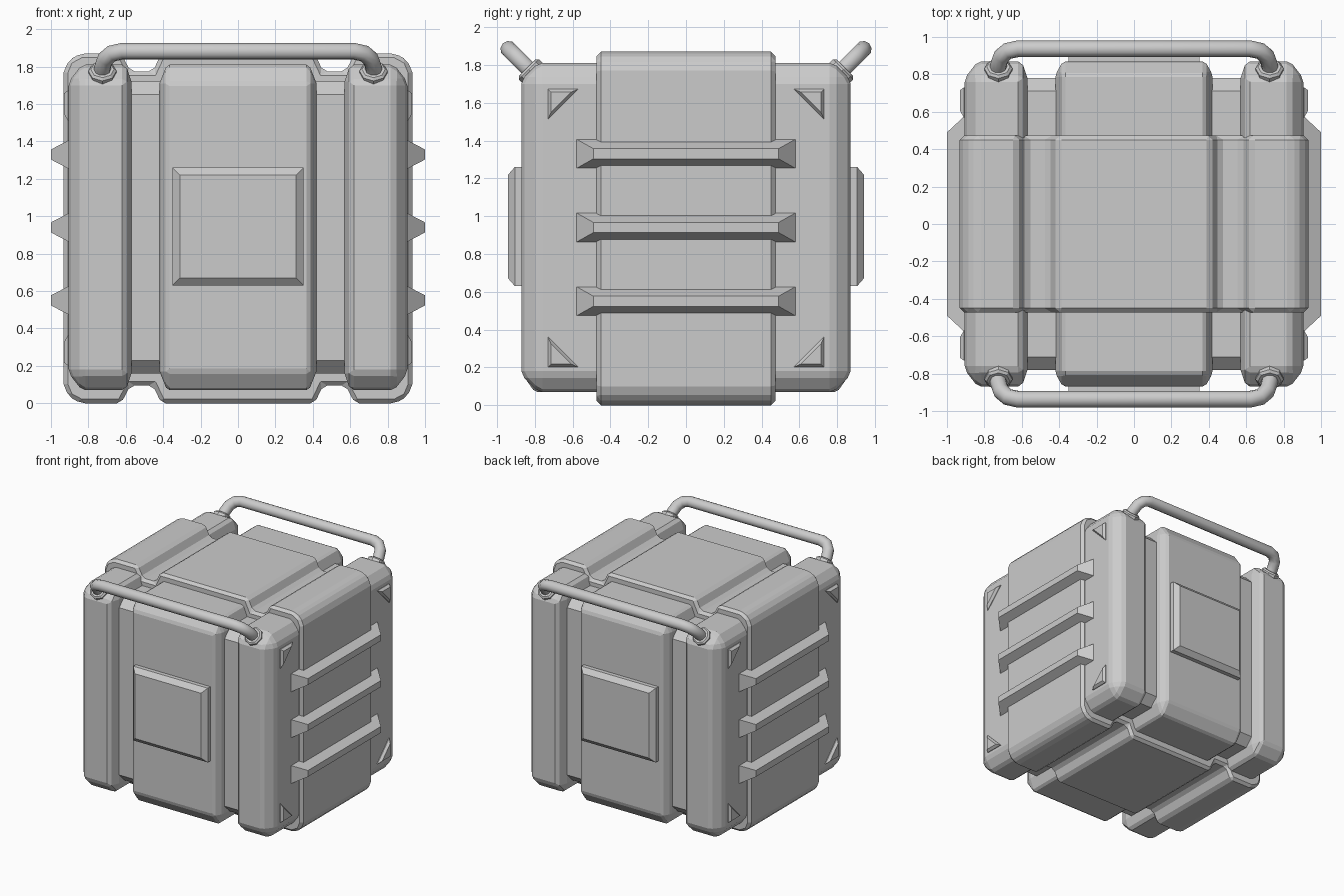
import bpy, bmesh, math
from mathutils import Vector

if "Cube" in bpy.data.objects:
    bpy.data.objects.remove(bpy.data.objects["Cube"])


def finish(bm, name, bevel=0.0, angle=25):
    bmesh.ops.recalc_face_normals(bm, faces=bm.faces)
    me = bpy.data.meshes.new(name)
    bm.to_mesh(me)
    bm.free()
    ob = bpy.data.objects.new(name, me)
    bpy.context.collection.objects.link(ob)
    if bevel:
        m = ob.modifiers.new("edge", "BEVEL")
        m.width, m.segments = bevel, 1
        m.limit_method, m.angle_limit = "ANGLE", math.radians(angle)
    return ob


def hull(name, pts, bevel=0.0):
    """Convex solid around a few points."""
    bm = bmesh.new()
    for p in pts:
        bm.verts.new(p)
    bmesh.ops.convex_hull(bm, input=bm.verts)
    bmesh.ops.dissolve_limit(bm, angle_limit=0.01, verts=bm.verts, edges=bm.edges)
    return finish(bm, name, bevel)


def block(name, lo, hi, cut_lo, cut_hi, bevel=0.0):
    """Box with its own chamfer depth on each of its six sides."""
    pts = []
    for i in range(8):
        s = [(i >> k) & 1 for k in range(3)]
        outer = [hi[k] if s[k] else lo[k] for k in range(3)]
        inner = [hi[k] - cut_hi[k] if s[k] else lo[k] + cut_lo[k] for k in range(3)]
        for k in range(3):
            p = inner[:]
            p[k] = outer[k]
            pts.append(p)
    return hull(name, pts, bevel)


MID = 0.937

# Inner core, seen at the bottom of the grooves
block("core", (-0.8, -0.78, 0.16), (0.8, 0.78, 1.72), (0.07,) * 3, (0.07,) * 3)

# Centre panel running front to back
block("centre_panel", (-0.42, -0.87, 0.07), (0.42, 0.87, 1.81),
      (0.04, 0.07, 0.1), (0.04, 0.07, 0.1), 0.015)

# Left and right corner columns
for s, side in ((1, "right"), (-1, "left")):
    inner, outer = (0.03, 0.09, 0.09), (0.07, 0.09, 0.09)
    if s > 0:
        block("column_right", (0.57, -0.87, 0.07), (0.905, 0.87, 1.81), inner, outer, 0.02)
    else:
        block("column_left", (-0.905, -0.87, 0.07), (-0.57, 0.87, 1.81),
              outer, (0.03, 0.09, 0.09), 0.02)

# Wide band wrapped round the middle: notched profile extruded along y
quarter = [(0.41, 0.935), (0.455, 0.84), (0.575, 0.84), (0.625, 0.935),
           (0.84, 0.935), (0.905, 0.90), (0.932, 0.835)]
half = quarter + [(x, -z) for x, z in reversed(quarter)]
profile = half + [(-x, z) for x, z in reversed(half)]
bm = bmesh.new()
face = bm.faces.new([bm.verts.new((x, -0.472, 0.935 + z)) for x, z in profile])
ext = bmesh.ops.extrude_face_region(bm, geom=[face])
bmesh.ops.translate(bm, vec=(0, 0.944, 0),
                    verts=[v for v in ext["geom"] if isinstance(v, bmesh.types.BMVert)])
finish(bm, "middle_band", 0.022)

# Square plates front and back
for s, end in ((-1, "front"), (1, "back")):
    pts = []
    for sx in (-1, 1):
        for sz in (-1, 1):
            pts += [(sx * 0.35, s * 0.84, 0.945 + sz * 0.315),
                    (sx * 0.35, s * 0.905, 0.945 + sz * 0.315),
                    (sx * 0.31, s * 0.94, 0.945 + sz * 0.275)]
    hull("plate_" + end, pts)

for s, side in ((1, "right"), (-1, "left")):
    # Tapered side ribs
    for i, z in enumerate((0.55, 0.94, 1.33)):
        pts = []
        for sy in (-1, 1):
            for sz in (-1, 1):
                pts += [(s * 0.86, sy * 0.62, z + sz * 0.1),
                        (s * 1.0, sy * 0.49, z + sz * 0.027)]
        hull(f"rib_{side}_{i}", pts)
    # Triangular corner studs
    for sy in (-1, 1):
        for sz in (-1, 1):
            pts = []
            for y, z, yi, zi in ((0.73, 0.735, 0.715, 0.72), (0.57, 0.735, 0.605, 0.72),
                                 (0.73, 0.575, 0.715, 0.61)):
                pts += [(s * 0.86, sy * y, MID + sz * z), (s * 0.91, sy * y, MID + sz * z),
                        (s * 0.93, sy * yi, MID + sz * zi)]
            hull("corner_stud_" + side, pts)

# Bent tube handles leaning out at 45 degrees, with sockets
bend = [(0.725, -0.04), (0.725, 0.06), (0.71, 0.105), (0.675, 0.135), (0.62, 0.147)]
path = bend + [(-x, d) for x, d in reversed(bend)]
for s, end in ((-1, "front"), (1, "back")):
    cu = bpy.data.curves.new("handle_" + end, "CURVE")
    cu.dimensions = "3D"
    cu.bevel_depth, cu.bevel_resolution = 0.045, 3
    cu.use_fill_caps = True
    sp = cu.splines.new("POLY")
    sp.points.add(len(path) - 1)
    for p, (x, d) in zip(sp.points, path):
        p.co = (x, s * (0.79 + d), 1.735 + d, 1)
    sp.use_smooth = True
    bpy.context.collection.objects.link(bpy.data.objects.new("handle_" + end, cu))
    for sx in (-1, 1):
        bm = bmesh.new()
        bmesh.ops.create_cone(bm, cap_ends=True, segments=8, radius1=0.075,
                              radius2=0.075, depth=0.07)
        ob = finish(bm, "handle_socket_" + end, 0.012, 60)
        ob.rotation_euler = Vector((0, s, 1)).to_track_quat("Z", "X").to_euler()
        ob.location = (sx * 0.725, s * 0.815, 1.76)
